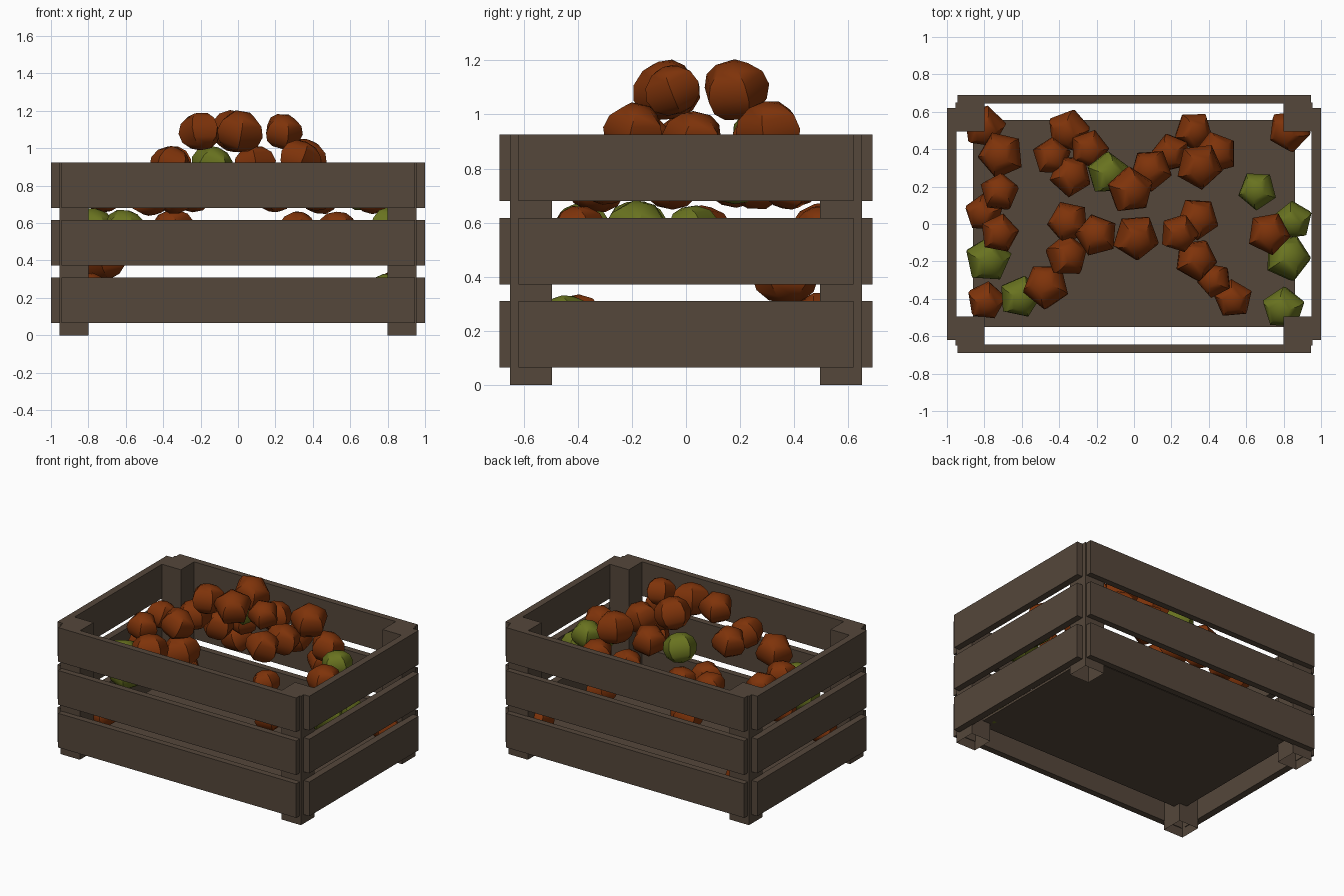
import bpy, bmesh, math, random
from mathutils import Matrix, Euler

random.seed(4)
if "Cube" in bpy.data.objects:
    bpy.data.objects.remove(bpy.data.objects["Cube"], do_unlink=True)


def material(name, rgb):
    m = bpy.data.materials.new(name)
    m.use_nodes = True
    color = (*rgb, 1)
    m.diffuse_color = color
    m.node_tree.nodes["Principled BSDF"].inputs["Base Color"].default_value = color
    return m


WOOD = material("brown wood", (0.09, 0.063, 0.043))
ORANGE = material("orange skin", (0.21, 0.033, 0.003))
GREEN = material("green skin", (0.14, 0.17, 0.014))


def finish(bm, name, mat):
    mesh = bpy.data.meshes.new(name)
    bm.to_mesh(mesh)
    bm.free()
    mesh.materials.append(mat)
    obj = bpy.data.objects.new(name, mesh)
    bpy.context.collection.objects.link(obj)
    return obj


def box(name, lo, hi, open_bottom=False):
    bm = bmesh.new()
    bmesh.ops.create_cube(bm, size=1)
    for v in bm.verts:
        v.co = [(a + b) / 2 + c * (b - a) for a, b, c in zip(lo, hi, v.co)]
    if open_bottom:
        bm.normal_update()
        low = [f for f in bm.faces if f.normal.z < -0.9]
        bmesh.ops.delete(bm, geom=low, context="FACES_ONLY")
    return finish(bm, name, WOOD)


# Crate: floor, corner posts, three tiers of slats
box("floor", (-0.86, -0.55, 0.13), (0.86, 0.555, 0.145))
for sx, side in ((-1, "right"), (1, "left")):
    for sy, end in ((-1, "front"), (1, "back")):
        xs = sorted((sx * 0.8, sx * 0.955))
        ys = sorted((sy * 0.495, sy * 0.65))
        box(f"{end}_{side}_post", (xs[0], ys[0], 0), (xs[1], ys[1], 0.925), True)

for tier, z in (("lower", 0.065), ("middle", 0.372), ("upper", 0.68)):
    top = z + 0.245
    for s, end, side in ((-1, "front", "right"), (1, "back", "left")):
        ys = sorted((s * 0.645, s * 0.69))
        xs = sorted((s * 0.95, s))
        box(f"{tier}_{end}_slat", (-0.945, ys[0], z), (0.945, ys[1], top))
        box(f"{tier}_{side}_slat", (xs[0], -0.62, z), (xs[1], 0.62, top))


# Fruit: five-sided, slightly flattened balls
def fruit(name, mat, x, y, z, r):
    bm = bmesh.new()
    bmesh.ops.create_uvsphere(bm, u_segments=5, v_segments=6, radius=r * 1.08)
    turn = Euler((random.uniform(-0.4, 0.4), random.uniform(-0.4, 0.4), random.uniform(0, 6)))
    place = Matrix.Translation((x, y, z)) @ turn.to_matrix().to_4x4()
    bm.transform(place @ Matrix.Diagonal((1, 1, 0.86, 1)))
    obj = finish(bm, name, mat)
    bpy.ops.object.select_all(action="DESELECT")
    obj.select_set(True)
    bpy.context.view_layer.objects.active = obj
    bpy.ops.object.shade_smooth_by_angle(angle=math.radians(50))


# Each pile: resting height, then position and radius of each fruit
orange_piles = {
    0.24: "-.80 .52 .11, -.79 -.41 .1, .83 .50 .11",
    0.41: "-.71 .37 .12",
    0.57: "-.80 .06 .1, -.35 .50 .11, .32 .50 .1, .53 -.40 .1",
    0.75: "-.72 .17 .1, -.72 -.05 .1, -.47 -.33 .12, -.34 .26 .11, .20 .38 .1,"
          "-.44 .36 .1, -.24 .40 .1, .44 .38 .11, .43 -.30 .09, .72 -.05 .11",
    0.91: "-.36 -.17 .11, -.35 .01 .11, .09 .29 .11, .34 .03 .11",
    0.94: ".33 -.19 .11, .35 .31 .12",
    1.09: "-.20 -.06 .11, .01 -.07 .12, -.02 .18 .12, .24 -.05 .1",
}
green_piles = {
    0.23: ".80 -.45 .11",
    0.57: "-.78 -.19 .12, -.61 -.39 .11, .85 .02 .1, .82 -.18 .12",
    0.76: ".66 .18 .1",
    0.91: "-.14 .27 .11",
}
for label, mat, piles in (("orange", ORANGE, orange_piles), ("green", GREEN, green_piles)):
    count = 0
    for height, spots in piles.items():
        for spot in spots.split(","):
            x, y, radius = map(float, spot.split())
            count += 1
            fruit(f"{label}_fruit_{count}", mat, x, y, height, radius)
